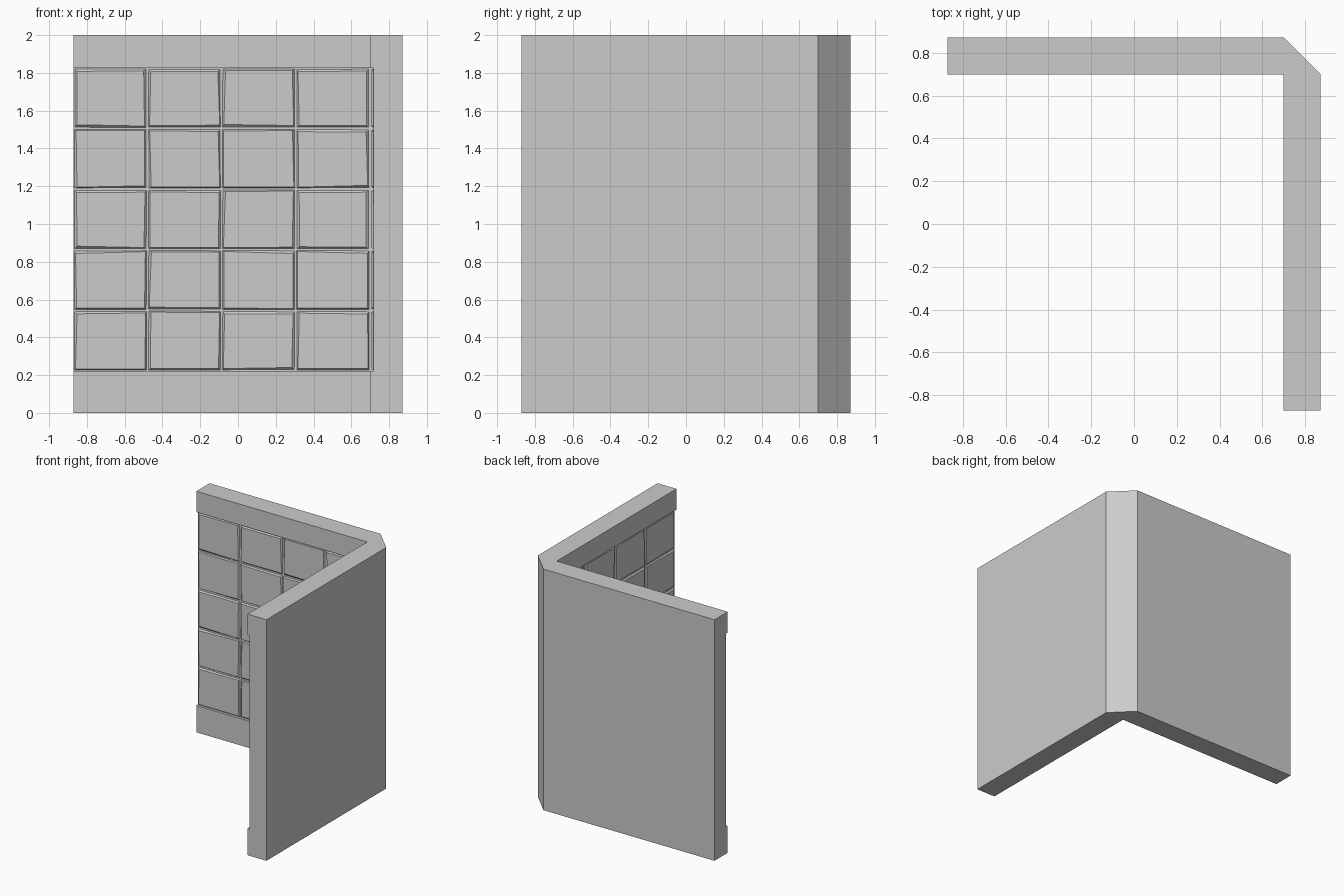
import bpy, bmesh, random

if "Cube" in bpy.data.objects:
    bpy.data.objects.remove(bpy.data.objects["Cube"])

random.seed(4)
E = 0.872          # outer extent
I = 0.698          # inner wall face
GROOVE = 0.718     # bottom of the recess
FACE = 0.708       # face of the tiles
Z0, Z1, H = 0.222, 1.827, 2.0
COLS, ROWS = 4, 5


def finish(bm, name):
    bmesh.ops.recalc_face_normals(bm, faces=bm.faces[:])
    mesh = bpy.data.meshes.new(name)
    bm.to_mesh(mesh)
    bm.free()
    obj = bpy.data.objects.new(name, mesh)
    bpy.context.collection.objects.link(obj)
    return obj


# L-shaped wall: stacked profile rings, recessed between the two bands
def ring(bm, z, d):
    pts = [(-E, d), (-E, E), (I, E), (E, I), (E, -E), (d, -E), (d, d)]
    return [bm.verts.new((x, y, z)) for x, y in pts]


bm = bmesh.new()
levels = [(0, I), (Z0, I), (Z0, GROOVE), (Z1, GROOVE), (Z1, I), (H, I)]
rings = [ring(bm, z, d) for z, d in levels]
for k, (a, b) in enumerate(zip(rings, rings[1:])):
    ledge = levels[k][0] == levels[k + 1][0]
    for i in ([5, 6] if ledge else range(7)):
        j = (i + 1) % 7
        bm.faces.new((a[i], a[j], b[j], b[i]))
bm.faces.new(rings[0])
bm.faces.new(rings[-1])
bmesh.ops.remove_doubles(bm, verts=bm.verts[:], dist=0.0001)
finish(bm, "corner_wall")


# Bevelled tiles with slightly uneven edges, one set for each wing
def tiles(name, swap):
    bm = bmesh.new()
    dx, dz = (I - (-E)) / COLS, (Z1 - Z0) / ROWS
    r = lambda: random.uniform(0.009, 0.021)

    def loop(u0, u1, v0, v1, depth, inset):
        out = []
        for u, v, su, sv in ((u0, v0, 1, 1), (u1, v0, -1, 1),
                             (u1, v1, -1, -1), (u0, v1, 1, -1)):
            a, b = u + su * inset(), v + sv * inset()
            out.append(bm.verts.new((depth, a, b) if swap else (a, depth, b)))
        return out

    for c in range(COLS):
        for w in range(ROWS):
            u, v = -E + c * dx, Z0 + w * dz
            rect = (u, u + dx, v, v + dz)
            base = loop(*rect, GROOVE + 0.004, lambda: 0.003)
            top = loop(*rect, FACE, r)
            for i in range(4):
                j = (i + 1) % 4
                bm.faces.new((base[i], base[j], top[j], top[i]))
            bm.faces.new(base)
            bm.faces.new(top)
    return finish(bm, name)


tiles("back_wall_tiles", False)
tiles("right_wall_tiles", True)
